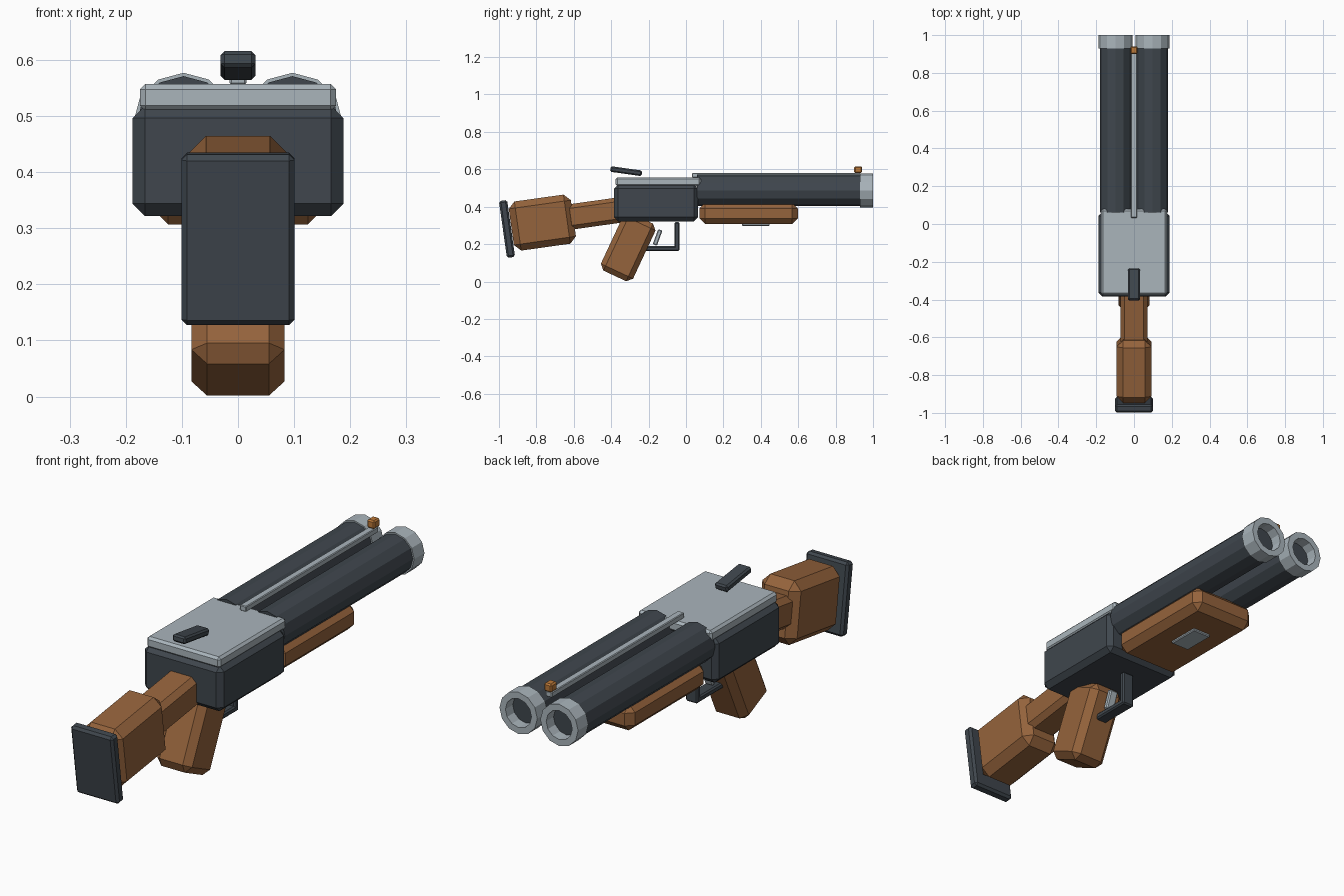
import bpy, bmesh
from math import radians, cos, sin, pi

if "Cube" in bpy.data.objects:
    bpy.data.objects.remove(bpy.data.objects["Cube"])


def material(name, rgb):
    m = bpy.data.materials.new(name)
    m.diffuse_color = (*rgb, 1)
    m.use_nodes = True
    m.node_tree.nodes["Principled BSDF"].inputs["Base Color"].default_value = m.diffuse_color
    return m


WOOD = material("wood", (0.30, 0.125, 0.045))
DARK = material("dark_steel", (0.05, 0.062, 0.075))
LIGHT = material("light_steel", (0.40, 0.46, 0.50))
ORANGE = material("orange", (0.50, 0.19, 0.04))


def finish(name, bm, mat):
    bmesh.ops.recalc_face_normals(bm, faces=bm.faces)
    mesh = bpy.data.meshes.new(name)
    bm.to_mesh(mesh)
    bm.free()
    mesh.materials.append(mat)
    ob = bpy.data.objects.new(name, mesh)
    bpy.context.collection.objects.link(ob)
    return ob


def box(name, y, z, size, mat, bevel=0.0, tilt=0.0):
    """Chamfered box centred on x = 0, tilted about the x axis."""
    bm = bmesh.new()
    bmesh.ops.create_cube(bm, size=1)
    bmesh.ops.scale(bm, vec=size, verts=bm.verts)
    if bevel:
        bmesh.ops.bevel(bm, geom=bm.edges[:], offset=bevel, segments=1, affect='EDGES')
    ob = finish(name, bm, mat)
    ob.location = (0, y, z)
    ob.rotation_euler.x = radians(tilt)
    return ob


def lathe(name, x, z, profile, mat, closed=False, sides=12):
    """Revolve (radius, y) points around a line parallel to y."""
    bm = bmesh.new()
    rings = []
    for r, y in profile:
        rings.append([bm.verts.new((x + r * sin(2 * pi * i / sides), y,
                                    z + r * cos(2 * pi * i / sides)))
                      for i in range(sides)])
    pairs = list(zip(rings, rings[1:]))
    if closed:
        pairs.append((rings[-1], rings[0]))
    else:
        bm.faces.new(rings[0])
        bm.faces.new(rings[-1])
    for a, b in pairs:
        for i in range(sides):
            j = (i + 1) % sides
            bm.faces.new((a[i], a[j], b[j], b[i]))
    return finish(name, bm, mat)


# Receiver and its top plate
box("receiver", -0.16, 0.42, (0.376, 0.45, 0.196), DARK, 0.022)
box("top_plate", -0.148, 0.533, (0.35, 0.456, 0.048), LIGHT, 0.01)
box("top_lever", -0.32, 0.59, (0.062, 0.17, 0.03), DARK, 0.007, -8)

# Twin barrels with open muzzle rings
for side, x in (("left", -0.097), ("right", 0.097)):
    lathe(side + "_barrel", x, 0.487, [(0.084, 0.06), (0.084, 0.95)], DARK)
    lathe(side + "_muzzle_ring", x, 0.487,
          [(0.09, 0.93), (0.09, 1.0), (0.062, 1.0), (0.062, 0.93)], LIGHT, closed=True)

# Sighting rib and bead
box("barrel_rib", 0.483, 0.568, (0.03, 0.9, 0.024), LIGHT, 0.003)
box("front_bead", 0.92, 0.598, (0.036, 0.042, 0.036), ORANGE, 0.006)

# Fore-end with its latch
box("fore_end", 0.335, 0.364, (0.31, 0.525, 0.114), WOOD, 0.03)
box("fore_end_latch", 0.373, 0.308, (0.09, 0.147, 0.022), LIGHT, 0.004)

# Stock: wrist, butt and pad on one tilted axis
box("stock_wrist", -0.47, 0.366, (0.143, 0.34, 0.136), WOOD, 0.022, 8)
box("stock_butt", -0.768, 0.315, (0.184, 0.335, 0.265), WOOD, 0.035, 8)
box("butt_pad", -0.957, 0.281, (0.202, 0.044, 0.307), DARK, 0.01, 8)

# Grip, trigger and guard
box("grip", -0.309, 0.184, (0.166, 0.19, 0.34), WOOD, 0.028, -25)
box("trigger", -0.152, 0.236, (0.04, 0.024, 0.086), LIGHT, 0.005, -20)
box("guard_bar", -0.133, 0.176, (0.056, 0.195, 0.026), DARK, 0.006)
box("guard_post", -0.048, 0.24, (0.056, 0.026, 0.155), DARK, 0.006)
